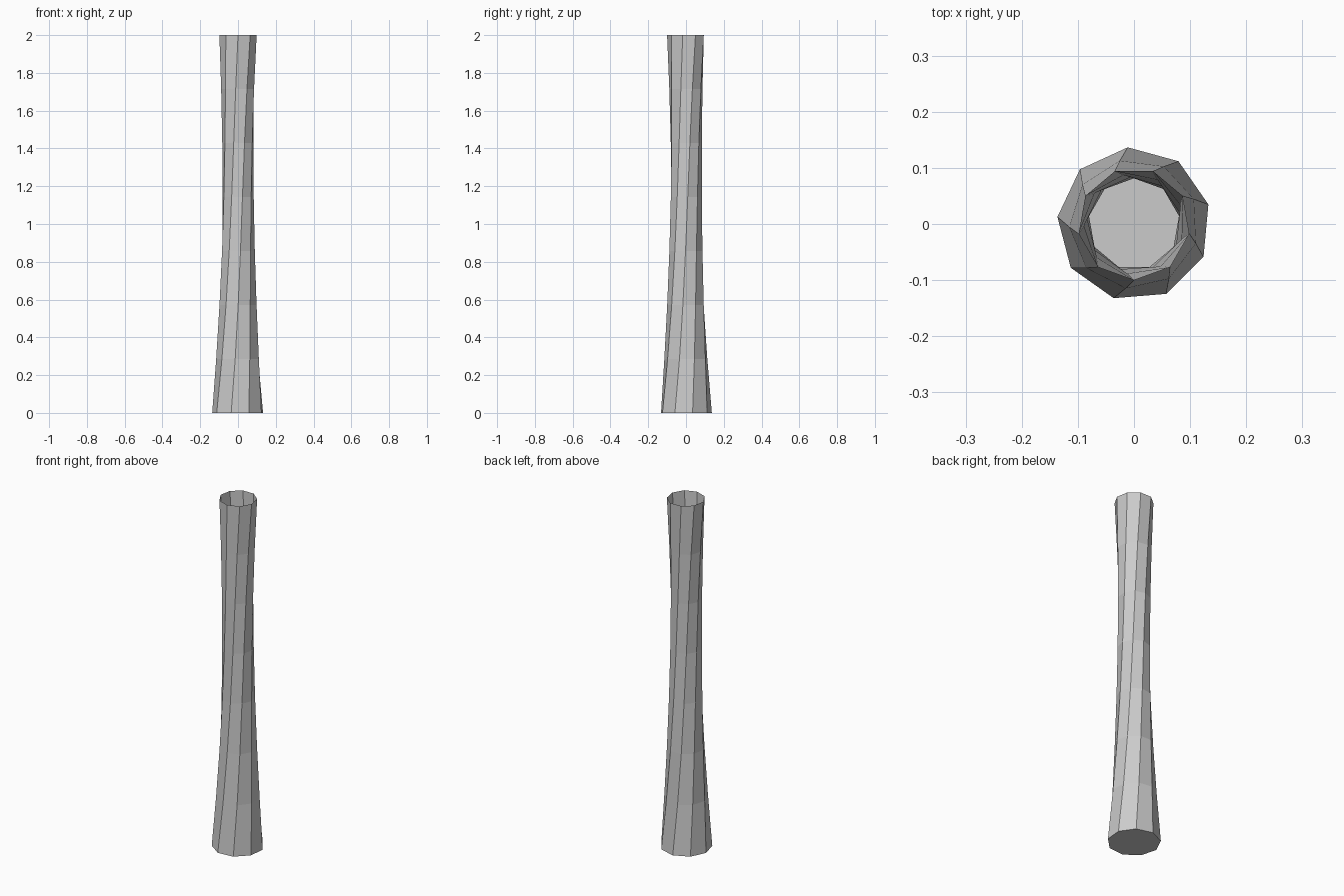
import bpy, bmesh, math

if "Cube" in bpy.data.objects:
    bpy.data.objects.remove(bpy.data.objects["Cube"])

SIDES, LEVELS, HEIGHT = 9, 7, 2.0
START, TWIST = math.radians(14.7), math.radians(55.3)

def radius(z):
    # flared foot, narrow waist, slightly flared mouth
    return 0.083 + 0.033 * (z - 1.28) ** 2

bm = bmesh.new()

# twisted rings from foot to mouth
rings = []
for i in range(LEVELS + 1):
    t = i / LEVELS
    z = HEIGHT * t
    ring = []
    for k in range(SIDES):
        a = START + TWIST * t + math.tau * k / SIDES
        ring.append(bm.verts.new((radius(z) * math.cos(a), radius(z) * math.sin(a), z)))
    rings.append(ring)

# flat wall panels
for low, high in zip(rings, rings[1:]):
    for k in range(SIDES):
        n = (k + 1) % SIDES
        bm.faces.new((low[k], low[n], high[n], high[k]))

# closed base, open mouth
bm.faces.new(rings[0][::-1])

mesh = bpy.data.meshes.new("twisted_vase")
bm.to_mesh(mesh)
bm.free()
vase = bpy.data.objects.new("twisted_vase", mesh)
bpy.context.collection.objects.link(vase)
